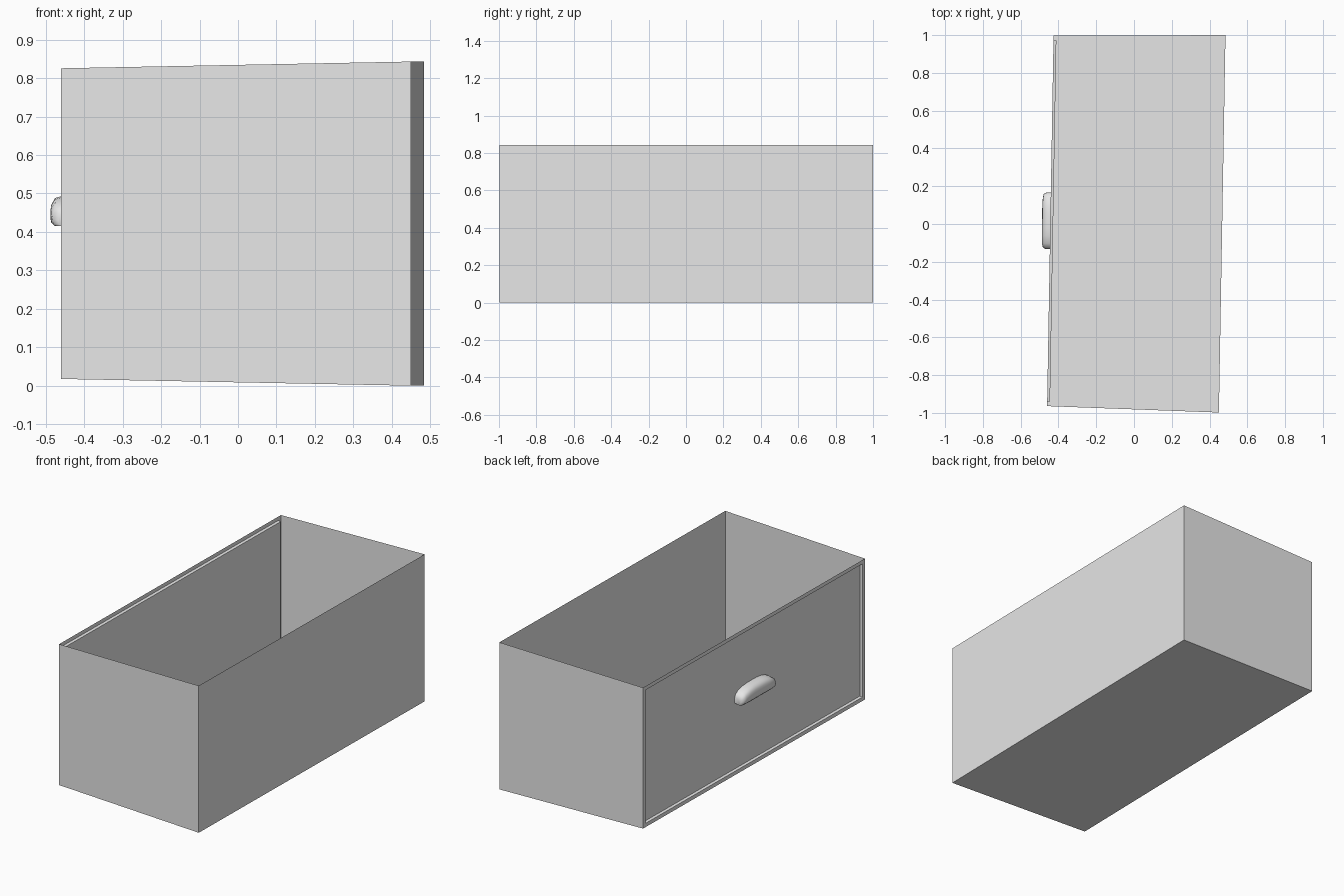
import bpy, bmesh, math
from mathutils import Matrix

cube = bpy.data.objects.get("Cube")
if cube:
    bpy.data.objects.remove(cube, do_unlink=True)

grey = bpy.data.materials.new("light_grey")
grey.use_nodes = True
colour = (0.8, 0.8, 0.8, 1)
grey.diffuse_color = colour
grey.node_tree.nodes["Principled BSDF"].inputs["Base Color"].default_value = colour

# The whole drawer is turned slightly about the vertical
PLACE = Matrix.Translation((0, 0.009, 0)) @ Matrix.Rotation(math.radians(-1), 4, 'Z')
FRONT, BACK, MID_Z = -0.443, 0.467, 0.4215
RECESS = 0.015


def finish(name, bm):
    mesh = bpy.data.meshes.new(name)
    bm.to_mesh(mesh)
    bm.free()
    mesh.materials.append(grey)
    mesh.transform(PLACE)
    obj = bpy.data.objects.new(name, mesh)
    bpy.context.collection.objects.link(obj)
    return obj


def ring(bm, x, half_y, half_z):
    return [bm.verts.new((x, sy * half_y, MID_Z + sz * half_z))
            for sy, sz in ((-1, -1), (1, -1), (1, 1), (-1, 1))]


# Drawer box: thin open-topped sheet, flaring towards the back
bm = bmesh.new()
f = ring(bm, FRONT, 0.981, 0.404)
b = ring(bm, BACK, 0.999, 0.4215)
bm.faces.new(b)
bm.faces.new((f[0], f[1], b[1], b[0])).normal_flip()
bm.faces.new((f[1], f[2], b[2], b[1])).normal_flip()
bm.faces.new((f[3], f[0], b[0], b[3])).normal_flip()
panel = bm.faces.new(f[::-1])
bm.normal_update()
# Raised border with a recessed front panel
bmesh.ops.inset_individual(bm, faces=[panel], thickness=0.031)
bmesh.ops.inset_individual(bm, faces=[panel], thickness=0.004, depth=-RECESS)
finish("drawer_box", bm)

# Handle: arched cup pull with rounded front and flat underside
profile = [(0, 1), (0.45, 0.98), (0.8, 0.9), (0.97, 0.68),
           (1, 0.4), (0.97, 0.14), (0.8, 0), (0, 0.12)]
# Stations along the handle: position, reach, height
half = [(0.15, 0.036, 0.035), (0.142, 0.052, 0.052), (0.12, 0.057, 0.067),
        (0.08, 0.059, 0.077), (0.04, 0.059, 0.081)]
stations = ([(-y, r, h) for y, r, h in half] + [(0, 0.059, 0.081)] + half[::-1])
bm = bmesh.new()
rings = [[bm.verts.new((FRONT + RECESS - r * d, y, 0.415 + h * t)) for d, t in profile]
         for y, r, h in stations]
for a, c in zip(rings, rings[1:]):
    for i in range(len(profile)):
        j = (i + 1) % len(profile)
        bm.faces.new((a[i], a[j], c[j], c[i]))
bm.faces.new(rings[0])
bm.faces.new(rings[-1])
bmesh.ops.recalc_face_normals(bm, faces=bm.faces)
handle = finish("handle", bm)
bpy.ops.object.select_all(action='DESELECT')
handle.select_set(True)
bpy.context.view_layer.objects.active = handle
bpy.ops.object.shade_smooth_by_angle(angle=math.radians(50))
